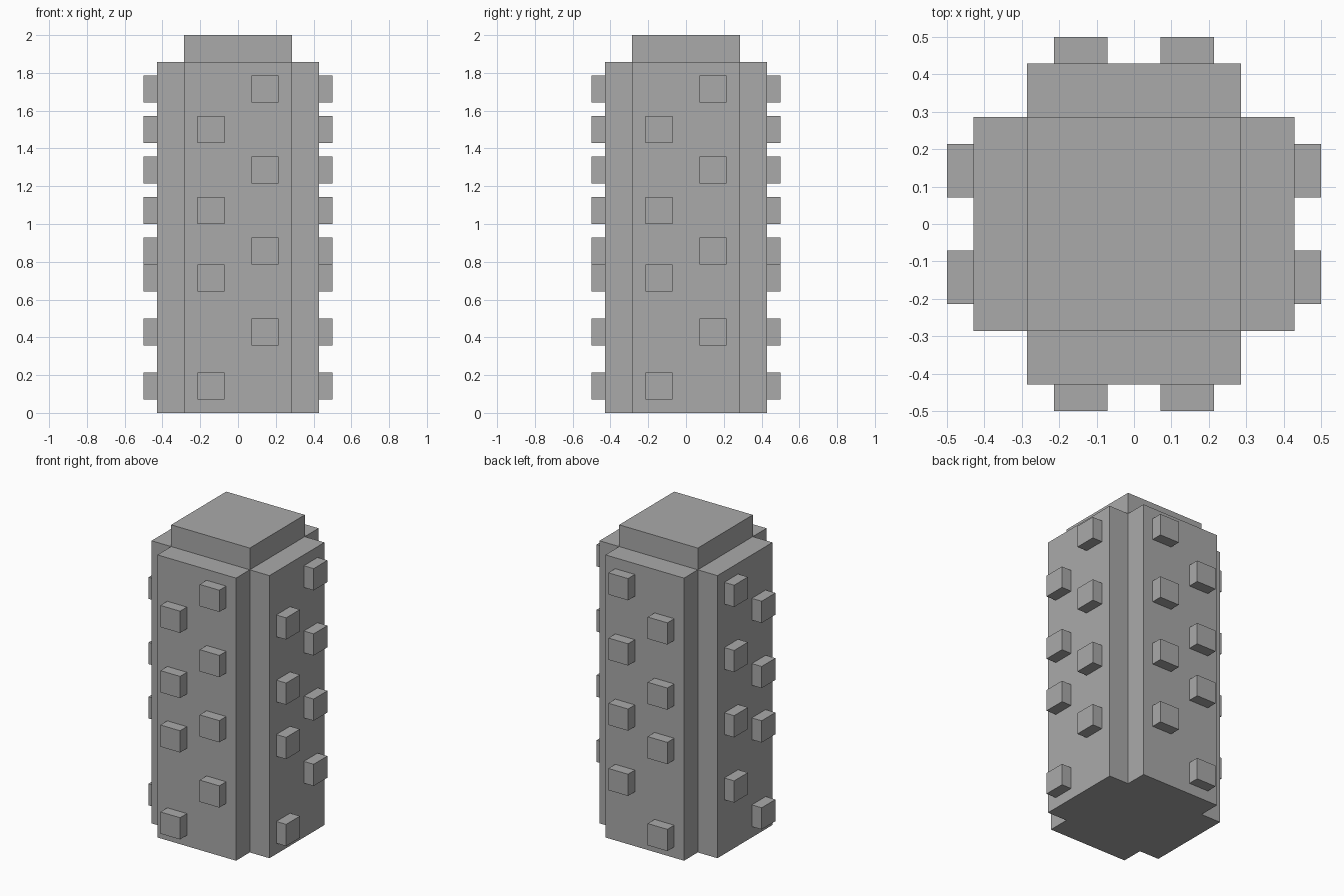
import bpy
import bmesh
from mathutils import Matrix, Vector

cube = bpy.data.objects.get("Cube")
if cube:
    bpy.data.objects.remove(cube, do_unlink=True)

U = 2 / 28  # grid unit of the model
INNER, OUTER, BODY_TOP, CAP_TOP = 4, 6, 26, 28

grey = bpy.data.materials.new("plain grey")
grey.use_nodes = True
colour = (0.4, 0.4, 0.4, 1)
grey.diffuse_color = colour
grey.node_tree.nodes["Principled BSDF"].inputs["Base Color"].default_value = colour


def finish(name, bm):
    bmesh.ops.recalc_face_normals(bm, faces=bm.faces)
    mesh = bpy.data.meshes.new(name)
    bm.to_mesh(mesh)
    bm.free()
    mesh.materials.append(grey)
    obj = bpy.data.objects.new(name, mesh)
    bpy.context.collection.objects.link(obj)
    return obj


def box(name, low, high):
    low, high = Vector(low) * U, Vector(high) * U
    bm = bmesh.new()
    bmesh.ops.create_cube(bm, size=1, matrix=Matrix.Translation((low + high) / 2)
                          @ Matrix.Diagonal((*(high - low), 1)))
    return finish(name, bm)


# Column with notched corners: a cross outline pulled upwards
bm = bmesh.new()
outline = []
for sx, sy in ((1, 1), (-1, 1), (-1, -1), (1, -1)):
    corner = [(OUTER, INNER), (INNER, INNER), (INNER, OUTER)]
    if sx * sy < 0:
        corner.reverse()
    outline += [bm.verts.new((sx * x * U, sy * y * U, 0)) for x, y in corner]
base = bm.faces.new(outline)
pulled = bmesh.ops.extrude_face_region(bm, geom=[base])["geom"]
bmesh.ops.translate(bm, vec=(0, 0, BODY_TOP * U),
                    verts=[v for v in pulled if isinstance(v, bmesh.types.BMVert)])
finish("column", bm)

# Square cap
box("cap", (-INNER, -INNER, BODY_TOP), (INNER, INNER, CAP_TOP))

# Staggered studs: two columns on each side, same layout on opposite sides
STUDS = {2: (6, 12, 18, 24), -2: (2, 10, 15, 21)}
for side, axis, sign in (("front", 1, -1), ("back", 1, 1), ("right", 0, -1), ("left", 0, 1)):
    for across, heights in STUDS.items():
        for z in heights:
            centre = [across, across, z]
            centre[axis] = sign * (OUTER + 0.5)
            half = Vector((1, 1, 1))
            half[axis] = 0.5
            centre = Vector(centre)
            box(side + "_stud", centre - half, centre + half)
